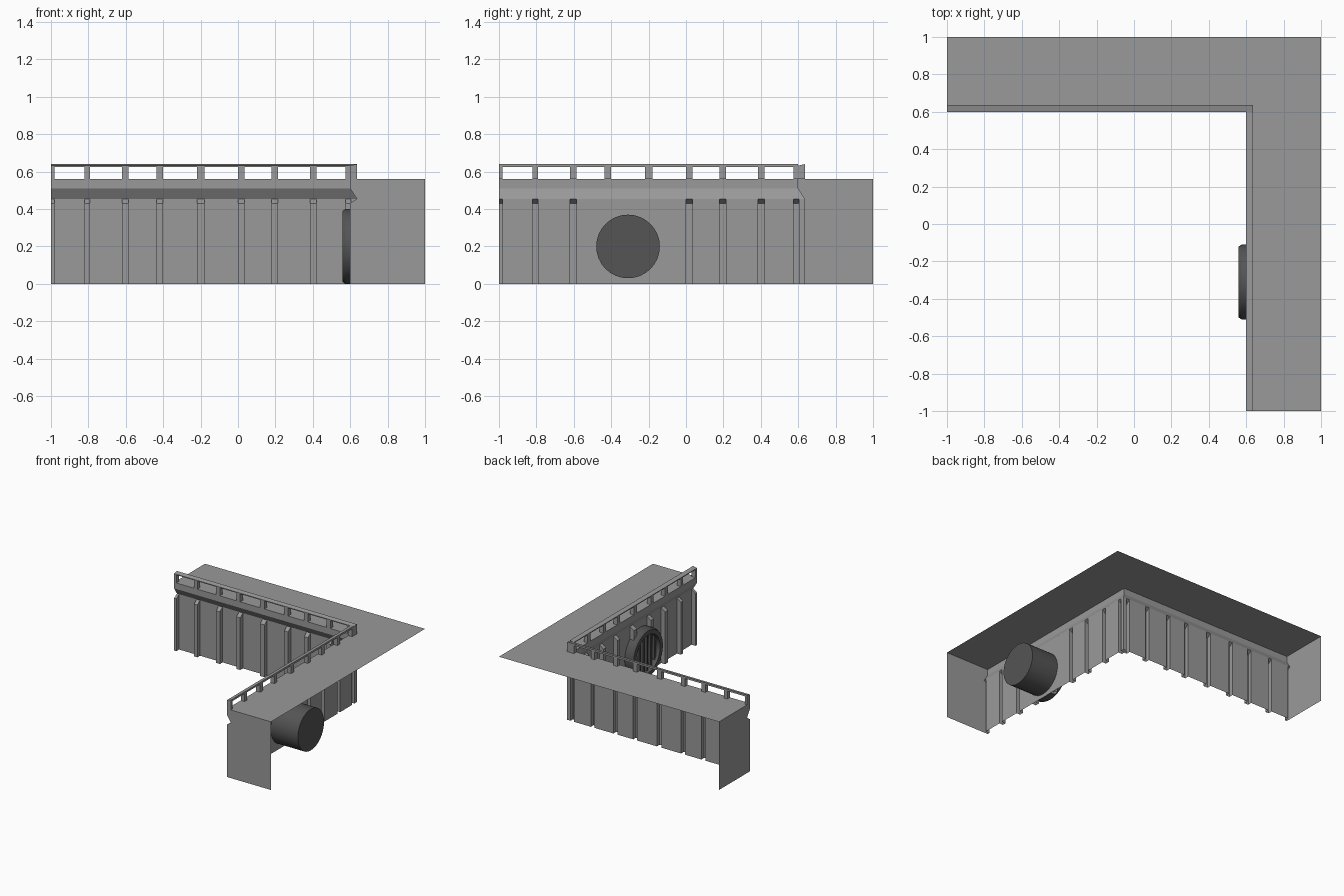
import bpy, bmesh, math
from math import sin, cos, pi

cube = bpy.data.objects.get("Cube")
if cube:
    bpy.data.objects.remove(cube)


def material(name, v):
    m = bpy.data.materials.new(name)
    m.use_nodes = True
    m.diffuse_color = (v, v, v, 1)
    m.node_tree.nodes["Principled BSDF"].inputs["Base Color"].default_value = (v, v, v, 1)
    return m


CONCRETE = material("concrete grey", 0.32)
IRON = material("dark iron", 0.09)

FRONT, BACK = 0.6, 0.635            # rib / rail plane and recessed wall plane
SILL, LEDGE, DECK = 0.455, 0.51, 0.56
RIB_TOP = 0.43
RIBS = [(-1, -.98), (-.82, -.79), (-.62, -.585), (-.435, -.4),
        (-.22, -.18), (0, .035), (.18, .215), (.385, .42), (.575, .605)]
PIPE_Y, PIPE_Z, PIPE_R, HALF = -.31, .2, .17, .2


def make(name, faces, mat, smooth=False):
    bm = bmesh.new()
    for f in faces:
        bm.faces.new([bm.verts.new(p) for p in f])
    bmesh.ops.remove_doubles(bm, verts=bm.verts, dist=1e-4)
    me = bpy.data.meshes.new(name)
    bm.to_mesh(me)
    bm.free()
    me.materials.append(mat)
    if smooth:
        me.polygons.foreach_set("use_smooth", [True] * len(me.polygons))
        me.set_sharp_from_angle(angle=math.radians(30))
    ob = bpy.data.objects.new(name, me)
    bpy.context.collection.objects.link(ob)
    return ob


def mirrored(faces):
    """Mirror across the diagonal x = y, keeping normals outward."""
    return [[(y, x, z) for x, y, z in reversed(f)] for f in faces]


def panel(u0, u1, z0, z1, d0, d1=None):
    d1 = d0 if d1 is None else d1
    return [(u0, d0, z0), (u1, d0, z0), (u1, d1, z1), (u0, d1, z1)]


def rib(u0, u1, z0=0, z1=SILL):
    """Hollow rib with a sloped top when it reaches the sill."""
    top = RIB_TOP if z1 == SILL else z1
    side = [(FRONT, z0), (BACK, z0), (BACK, z1), (FRONT, top)]
    faces = [panel(u0, u1, z0, top, FRONT), panel(u0, u1, top, z1, FRONT, BACK),
             [(u1, d, z) for d, z in side]]
    if top == z1:
        faces[1] = [(u0, FRONT, z1), (u1, FRONT, z1), (u1, BACK, z1), (u0, BACK, z1)]
    if u0 > -1:
        faces.append([(u0, d, z) for d, z in reversed(side)])
    return faces


def ribbed_wall(lo, hi):
    faces, u = [], lo
    for a, b in RIBS:
        if a >= lo and b <= hi:
            if a > u:
                faces.append(panel(u, a, 0, SILL, BACK))
            faces += rib(a, b)
            u = b
    faces.append(panel(u, hi, 0, SILL, BACK))
    return faces


def box(u0, u1, d0, d1, z0, z1, zf=None):
    """Box whose front top edge may sit lower than its back."""
    zf = z1 if zf is None else zf
    prof = [(d0, z0), (d1, z0), (d1, z1), (d0, zf)]
    faces = [[(u1, d, z) for d, z in prof], [(u0, d, z) for d, z in reversed(prof)]]
    for (da, za), (db, zb) in zip(prof, prof[1:] + prof[:1]):
        faces.append([(u0, da, za), (u0, db, zb), (u1, db, zb), (u1, da, za)])
    return faces


# Wall shell shared by both arms: ledge, fascia, deck and end cap
cap = [(FRONT, 0), (1, 0), (1, DECK), (FRONT, DECK), (FRONT, LEDGE), (BACK, SILL), (FRONT, RIB_TOP)]
shell = [
    [(-1, BACK, SILL), (BACK, BACK, SILL), (FRONT, FRONT, LEDGE), (-1, FRONT, LEDGE)],
    panel(-1, FRONT, LEDGE, DECK, FRONT),
    [(-1, FRONT, DECK), (FRONT, FRONT, DECK), (1, 1, DECK), (-1, 1, DECK)],
    [(-1, d, z) for d, z in reversed(cap)],
]
make("back_wall_shell", shell, CONCRETE)
make("side_wall_shell", mirrored(shell), CONCRETE)
make("back_ribbed_wall", ribbed_wall(-1, BACK), CONCRETE)

# Side wall, with a square panel pierced by the pipe opening
lo, hi = PIPE_Y - HALF, PIPE_Y + HALF
side = ribbed_wall(-1, lo) + ribbed_wall(hi, BACK)
side.append(panel(lo, hi, 2 * HALF, SILL, BACK))
N = 32
ang = [2 * pi * i / N for i in range(N + 1)]


def on_circle(a):
    return (PIPE_Y + PIPE_R * cos(a), BACK, PIPE_Z + PIPE_R * sin(a))


def on_square(a):
    s = HALF / max(abs(cos(a)), abs(sin(a)))
    return (PIPE_Y + s * cos(a), BACK, PIPE_Z + s * sin(a))


for a, b in zip(ang, ang[1:]):
    side.append([on_circle(a), on_square(a), on_square(b), on_circle(b)])
for a, b in RIBS:
    if lo < a and b < hi:
        chord = math.sqrt(PIPE_R ** 2 - min(abs(a - PIPE_Y), abs(b - PIPE_Y)) ** 2)
        side += rib(a, b, 0, PIPE_Z - chord) + rib(a, b, PIPE_Z + chord)
make("side_ribbed_wall", mirrored(side), CONCRETE)

# Parapet rails: posts under a slightly sloped top bar
posts = []
for a, b in RIBS:
    posts += box(a, b, FRONT, BACK, DECK, .625)
bar = box(-1, BACK, FRONT, BACK, .625, .64, .632)
side_bar = box(-1, FRONT, FRONT, BACK, .625, .64, .632)
make("back_rail_posts", posts + box(.605, BACK, FRONT, BACK, DECK, .625), CONCRETE)
make("side_rail_posts", mirrored(posts), CONCRETE)
make("back_rail_bar", bar, CONCRETE)
make("side_rail_bar", mirrored(side_bar), CONCRETE)


# Drain pipe and its flange, turned around the x axis
def lathe(profile):
    def at(x, r, a):
        return (x, PIPE_Y + r * cos(a), PIPE_Z + r * sin(a))
    return [[at(*p, a), at(*q, a), at(*q, b), at(*p, b)]
            for a, b in zip(ang, ang[1:]) for p, q in zip(profile, profile[1:])]


end = [(.88, PIPE_Y + PIPE_R * cos(a), PIPE_Z + PIPE_R * sin(a)) for a in ang[:-1]]
make("drain_pipe", lathe([(.88, PIPE_R), (.6, PIPE_R)]) + [end], IRON, True)
make("pipe_flange", lathe([(BACK, .2), (.575, .2), (.56, .19), (.56, .155), (BACK, .155)]), IRON, True)

# Vertical grate bars across the pipe mouth
grate = []
for i in range(6):
    y = (i - 2.5) * .05
    h = math.sqrt(.16 ** 2 - y ** 2)
    grate += box(PIPE_Y + y - .009, PIPE_Y + y + .009, .585, .605, PIPE_Z - h, PIPE_Z + h)
make("pipe_grate", mirrored(grate), IRON)
